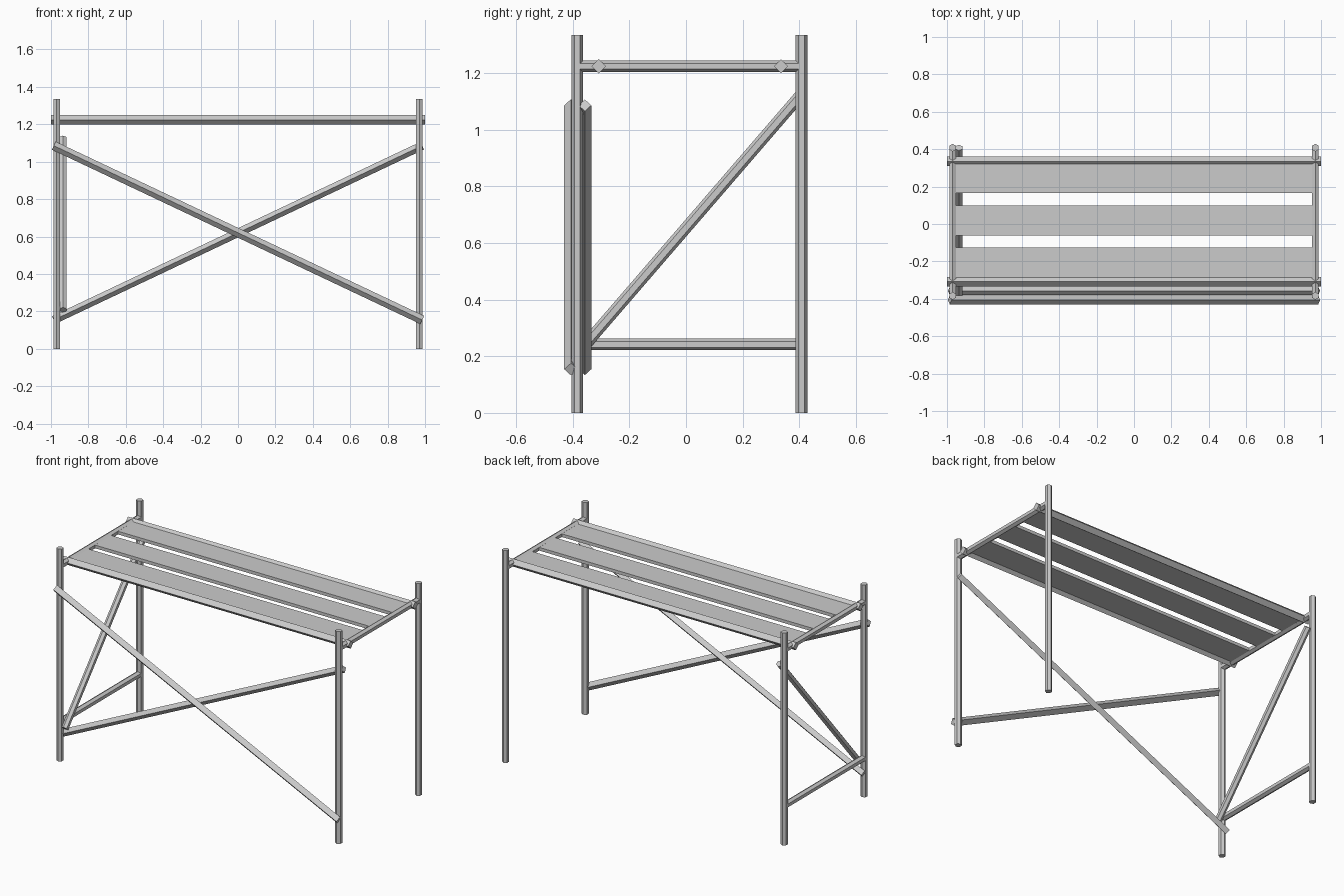
import bpy
from math import pi
from mathutils import Vector

cube = bpy.data.objects.get("Cube")
if cube:
    bpy.data.objects.remove(cube, do_unlink=True)

# Single plain metal colour
GREY = (0.6, 0.6, 0.6, 1)
metal = bpy.data.materials.new("light_grey_metal")
metal.use_nodes = True
metal.diffuse_color = GREY
metal.node_tree.nodes["Principled BSDF"].inputs["Base Color"].default_value = GREY


def bar(name, start, end, radius, sides, spin=0):
    """Straight faceted bar between two points."""
    start, end = Vector(start), Vector(end)
    axis = end - start
    bpy.ops.mesh.primitive_cylinder_add(vertices=sides, radius=radius, depth=axis.length)
    obj = bpy.context.object
    obj.name = name
    # keep the first corner of the section in a vertical plane for sloping bars
    if axis.x or axis.y:
        turn = axis.to_track_quat('Z', 'Y')
    else:
        turn = Vector((0, 0, 1)).to_track_quat('Z', 'Y')
    obj.rotation_mode = 'QUATERNION'
    obj.rotation_quaternion = turn
    obj.location = (start + end) / 2
    obj.data.materials.append(metal)
    return obj


def plank(name, y, z, size):
    bpy.ops.mesh.primitive_cube_add(size=1, location=(0, y, z))
    obj = bpy.context.object
    obj.name = name
    obj.scale = size
    bpy.ops.object.transform_apply(location=False, rotation=False, scale=True)
    obj.data.materials.append(metal)


LEG_X, FRONT, BACK = 0.97, -0.384, 0.408
TUBE, BRACE, TOP = 0.0205, 0.025, 1.224

# Legs and the short top rails joining them at each end
for side, x in (("right", -LEG_X), ("left", LEG_X)):
    for end, y in (("front", FRONT), ("back", BACK)):
        bar(f"{end}_{side}_leg", (x, y, 0), (x, y, 1.335), TUBE, 6)
    bar(f"{side}_top_rail", (x, FRONT, TOP), (x, BACK, TOP), TUBE, 6)

# Lower rail and diagonal on the right end only
bar("right_lower_rail", (-LEG_X, FRONT, 0.242), (-LEG_X, BACK, 0.242), TUBE, 6)
bar("right_diagonal", (-0.936, FRONT, 0.208), (-0.936, BACK, 1.126), TUBE, 6)

# Long square rails, set on edge
for end, y in (("front", -0.308), ("back", 0.335)):
    bar(f"{end}_long_rail", (-1, y, TOP), (1, y, TOP), BRACE, 4)

# Crossed front braces, one outside and one inside the legs
bar("outer_cross_brace", (-0.985, -0.406, 1.086), (0.985, -0.406, 0.154), BRACE * 0.96, 4)
bar("inner_cross_brace", (-0.985, -0.357, 0.154), (0.985, -0.357, 1.086), BRACE * 0.9, 4)

# Deck planks
for name, y in (("front", -0.205), ("middle", 0.019), ("back", 0.247)):
    plank(f"{name}_plank", y, TOP, (1.94, 0.16, 0.02))
